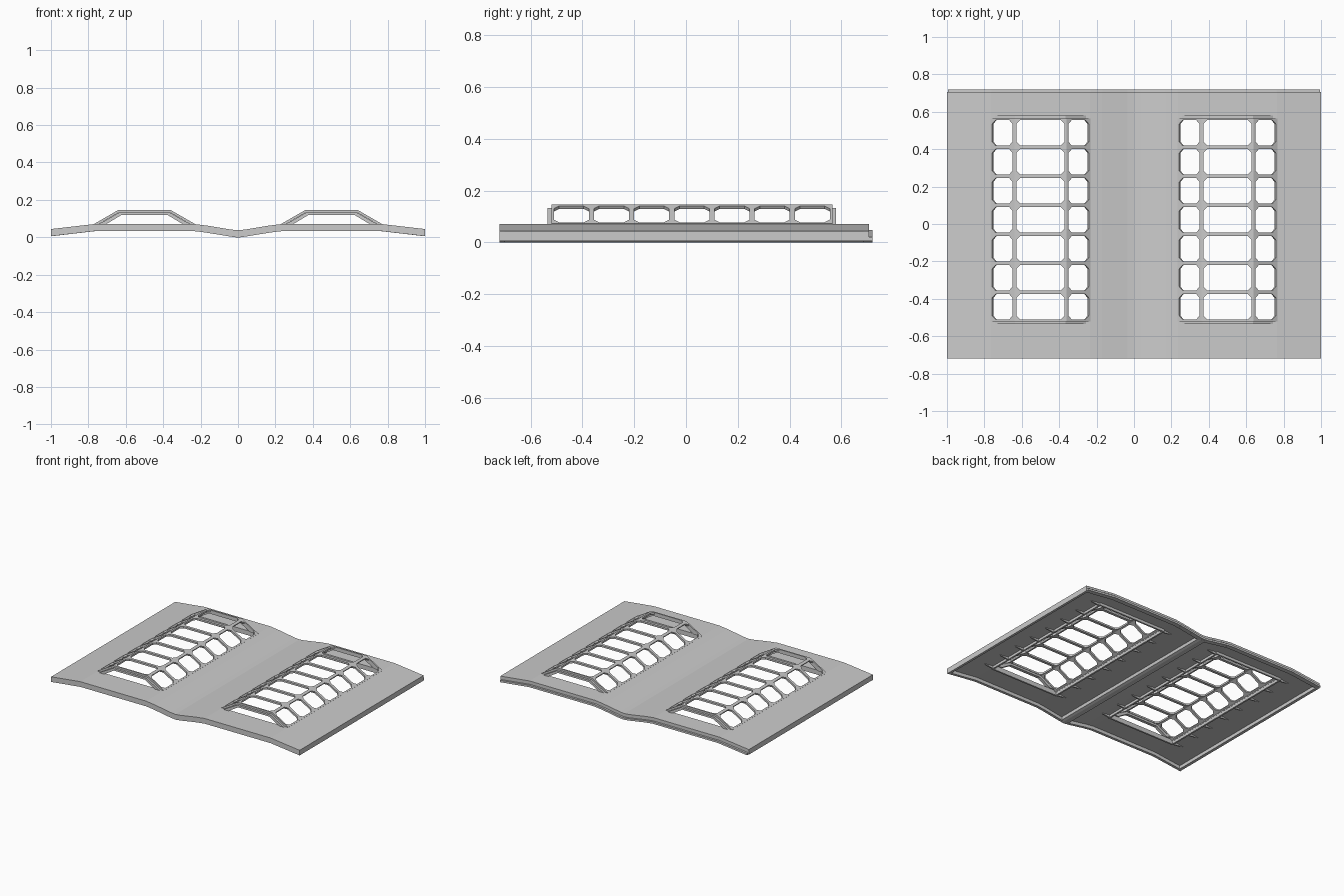
import bpy, bmesh
from mathutils import Vector

if "Cube" in bpy.data.objects:
    bpy.data.objects.remove(bpy.data.objects["Cube"])

HALF = [(0, .038), (.035, .041), (.17, .063), (.235, .071), (.765, .071), (1, .044)]
PROFILE = [(-x, z) for x, z in HALF[:0:-1]] + HALF
Y0, Y1 = -.52, .565           # vent opening along y
CELLS = 7
PITCH = (Y1 - Y0) / CELLS


def finish(bm, name, thickness=0):
    bmesh.ops.remove_doubles(bm, verts=bm.verts, dist=1e-5)
    bmesh.ops.recalc_face_normals(bm, faces=bm.faces)
    if thickness and sum(f.normal.z for f in bm.faces) < 0:
        bmesh.ops.reverse_faces(bm, faces=bm.faces)
    me = bpy.data.meshes.new(name)
    bm.to_mesh(me)
    bm.free()
    ob = bpy.data.objects.new(name, me)
    bpy.context.collection.objects.link(ob)
    if thickness:
        m = ob.modifiers.new("thickness", 'SOLIDIFY')
        m.thickness = thickness
        m.offset = -1
        m.use_even_offset = True
    return ob


def add_prism(bm, pts, ya, yb):
    a = [bm.verts.new((x, ya, z)) for x, z in pts]
    b = [bm.verts.new((x, yb, z)) for x, z in pts]
    bm.faces.new(a)
    bm.faces.new(b[::-1])
    for i in range(len(pts)):
        j = (i + 1) % len(pts)
        bm.faces.new((a[i], b[i], b[j], a[j]))


def prism(name, pts, ya, yb):
    bm = bmesh.new()
    add_prism(bm, pts, ya, yb)
    return finish(bm, name)


def band(top, bottom, scale=1):
    return ([(x * scale, z - top) for x, z in PROFILE] +
            [(x * scale, z - bottom) for x, z in PROFILE[::-1]])


# Undulating roof sheet with two openings
bm = bmesh.new()
ys = [-.72, Y0, Y1, .706]
for i in range(len(PROFILE) - 1):
    (xa, za), (xb, zb) = PROFILE[i], PROFILE[i + 1]
    for j in range(3):
        if j == 1 and abs(abs(xa + xb) / 2 - .5) < .01:
            continue
        bm.faces.new([bm.verts.new(p) for p in (
            (xa, ys[j], za), (xb, ys[j], zb), (xb, ys[j + 1], zb), (xa, ys[j + 1], za))])
finish(bm, "roof_sheet", .014)

# Edge skirts, stepped back lip and centre beam
prism("front_skirt", band(.001, .038), -.7195, -.70)
prism("back_skirt", band(.001, .038), .686, .7055)
prism("back_lip", band(.024, .038, .995), .70, .72)
for s, side in ((-1, "left"), (1, "right")):
    prism(side + "_skirt", [(s * .9995, .043), (s * .9995, .006),
                            (s * .98, .008), (s * .98, .045)], -.7195, .7055)
prism("centre_beam", [(-.035, .038), (.035, .038), (.03, .006), (.012, 0),
                      (-.012, 0), (-.03, .006)], -.7195, .7055)


# Trapezoid cage made of chamfered window cells
def cage(cx, side):
    sec = [Vector((cx + x, 0, z)) for x, z in
           ((-.268, .072), (-.14, .146), (.14, .146), (.268, .072))]
    bm = bmesh.new()
    for a, b in zip(sec, sec[1:]):
        d = (b - a).normalized()
        w = (b - a).length
        for k in range(CELLS):
            y = Y0 + k * PITCH

            def P(u, v):
                p = a + d * u
                return bm.verts.new((p.x, y + v, p.z))
            m, n, c = .011, .01, .02      # frame margins and corner chamfer
            out = [P(0, 0), P(w, 0), P(w, PITCH), P(0, PITCH)]
            u1, v1 = w - m, PITCH - n
            ins = [P(m, n + c), P(m + c, n), P(u1 - c, n), P(u1, n + c),
                   P(u1, v1 - c), P(u1 - c, v1), P(m + c, v1), P(m, v1 - c)]
            for q in range(4):
                bm.faces.new((out[q], ins[2 * q + 1], ins[2 * q]))
                bm.faces.new((out[q], out[(q + 1) % 4],
                              ins[(2 * q + 2) % 8], ins[2 * q + 1]))
    finish(bm, side + "_vent_cage", .013)

    # Open end frames of the cage
    arch = [(-.245, .07), (-.135, .132), (.135, .132), (.245, .07),
            (.205, .07), (.125, .118), (-.125, .118), (-.205, .07)]
    for end, ya, yb in (("front", -.534, -.512), ("back", .557, .579)):
        prism(f"{side}_{end}_arch", [(cx + x, z) for x, z in arch], ya, yb)

    # Triangular gussets beneath the sheet
    bm = bmesh.new()
    for s in (-1, 1):
        for k in range(CELLS + 1):
            y = Y0 + k * PITCH
            e = cx + s * .266
            f = cx + s * .36
            add_prism(bm, [(e, .06), (e, .036), (f, .047)], y - .005, y + .005)
    finish(bm, side + "_gussets")

    # Rim lining the opening
    bm = bmesh.new()
    for s in (-1, 1):
        xa, xb = cx + s * .265, cx + s * .277
        add_prism(bm, [(xa, .069), (xb, .067), (xb, .038), (xa, .038)], Y0 - .012, Y1 + .012)
    for y in (Y0 - .012, Y1):
        add_prism(bm, [(cx - .265, .069), (cx + .265, .069),
                       (cx + .265, .038), (cx - .265, .038)], y, y + .012)
    finish(bm, side + "_opening_rim")


cage(-.5, "left")
cage(.5, "right")
